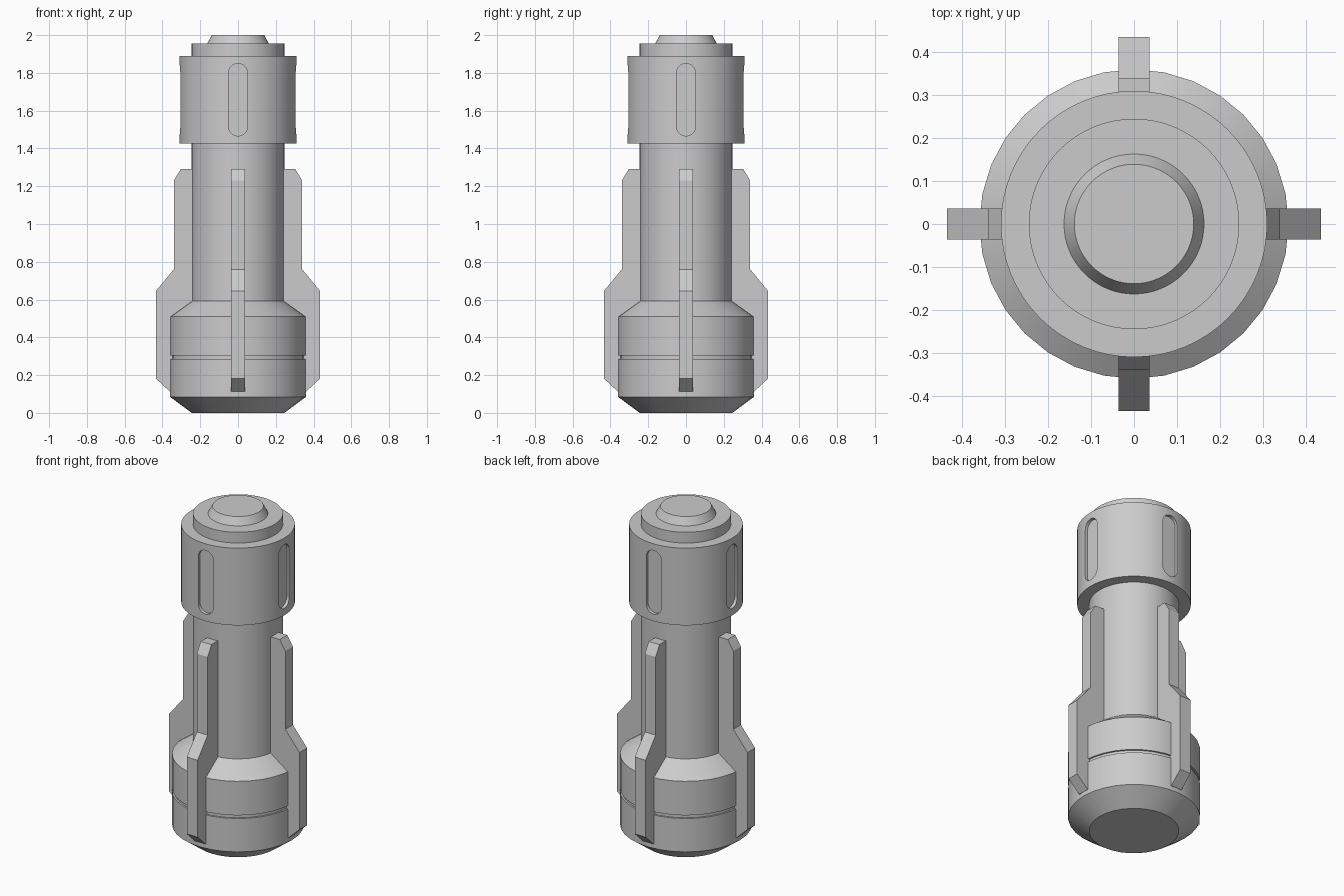
import bpy
import bmesh
import math
from mathutils import Matrix, Vector

cube = bpy.data.objects.get("Cube")
if cube:
    bpy.data.objects.remove(cube, do_unlink=True)

GREY = (0.6, 0.6, 0.6, 1)
grey = bpy.data.materials.new("plain grey")
grey.use_nodes = True
grey.diffuse_color = GREY
grey.node_tree.nodes["Principled BSDF"].inputs["Base Color"].default_value = GREY


def make_object(name, bm):
    bmesh.ops.recalc_face_normals(bm, faces=bm.faces)
    mesh = bpy.data.meshes.new(name)
    bm.to_mesh(mesh)
    bm.free()
    mesh.materials.append(grey)
    obj = bpy.data.objects.new(name, mesh)
    bpy.context.collection.objects.link(obj)
    return obj


def activate(obj):
    bpy.ops.object.select_all(action="DESELECT")
    obj.select_set(True)
    bpy.context.view_layer.objects.active = obj


def smooth(obj):
    activate(obj)
    bpy.ops.object.shade_smooth_by_angle(angle=math.radians(25))


def lathe(name, profile, sides):
    """Closed solid of revolution from (radius, height) points."""
    bm = bmesh.new()
    rings = []
    for r, z in profile:
        rings.append([bm.verts.new((r * math.cos(math.tau * i / sides),
                                    r * math.sin(math.tau * i / sides), z))
                      for i in range(sides)])
    for low, high in zip(rings, rings[1:]):
        for i in range(sides):
            j = (i + 1) % sides
            bm.faces.new((low[i], low[j], high[j], high[i]))
    bm.faces.new(rings[0])
    bm.faces.new(rings[-1])
    return make_object(name, bm)


def extrude_outline(bm, points, offset, angle):
    """Prism from 3D outline points, turned about the z axis."""
    face = bm.faces.new([bm.verts.new(p) for p in points])
    ext = bmesh.ops.extrude_face_region(bm, geom=[face])
    moved = [v for v in ext["geom"] if isinstance(v, bmesh.types.BMVert)]
    bmesh.ops.translate(bm, verts=moved, vec=Vector(offset))
    bmesh.ops.rotate(bm, verts=list(face.verts) + moved,
                     matrix=Matrix.Rotation(angle, 3, "Z"))


# Turned parts: weighted base with a groove, shaft, head, cap and button
smooth(lathe("base", [(0.245, 0), (0.36, 0.085), (0.36, 0.286), (0.35, 0.286),
                      (0.35, 0.305), (0.36, 0.305), (0.36, 0.51), (0.245, 0.592)], 32))
smooth(lathe("shaft", [(0.245, 0.55), (0.245, 1.45)], 64))
head = lathe("head", [(0.31, 1.425), (0.31, 1.89)], 64)
smooth(lathe("cap", [(0.245, 1.86), (0.245, 1.955)], 64))
smooth(lathe("button", [(0.163, 1.94), (0.163, 1.955), (0.139, 2.0)], 64))

# Four rounded slots sunk into the head
bm = bmesh.new()
for k in range(4):
    outline = []
    for centre, start in ((1.80, 0), (1.516, math.pi)):
        for i in range(13):
            a = start + math.pi * i / 12
            outline.append((0.29, 0.05 * math.cos(a), centre + 0.05 * math.sin(a)))
    extrude_outline(bm, outline, (0.1, 0, 0), k * math.pi / 2)
cutter = make_object("slot_cutter", bm)
cutter.hide_render = True
cut = head.modifiers.new("slots", "BOOLEAN")
cut.operation = "DIFFERENCE"
cut.solver = "EXACT"
cut.object = cutter
activate(head)
bpy.ops.object.modifier_apply(modifier="slots")
bpy.data.objects.remove(cutter, do_unlink=True)
smooth(head)

# Four stepped fins around the shaft and base
FIN = [(0.2, 1.29), (0.303, 1.29), (0.34, 1.23), (0.34, 0.76),
       (0.435, 0.645), (0.435, 0.182), (0.36, 0.112), (0.2, 0.112)]
for k, side in enumerate(("left", "back", "right", "front")):
    bm = bmesh.new()
    extrude_outline(bm, [(r, -0.036, z) for r, z in FIN], (0, 0.072, 0), k * math.pi / 2)
    make_object(side + "_fin", bm)
